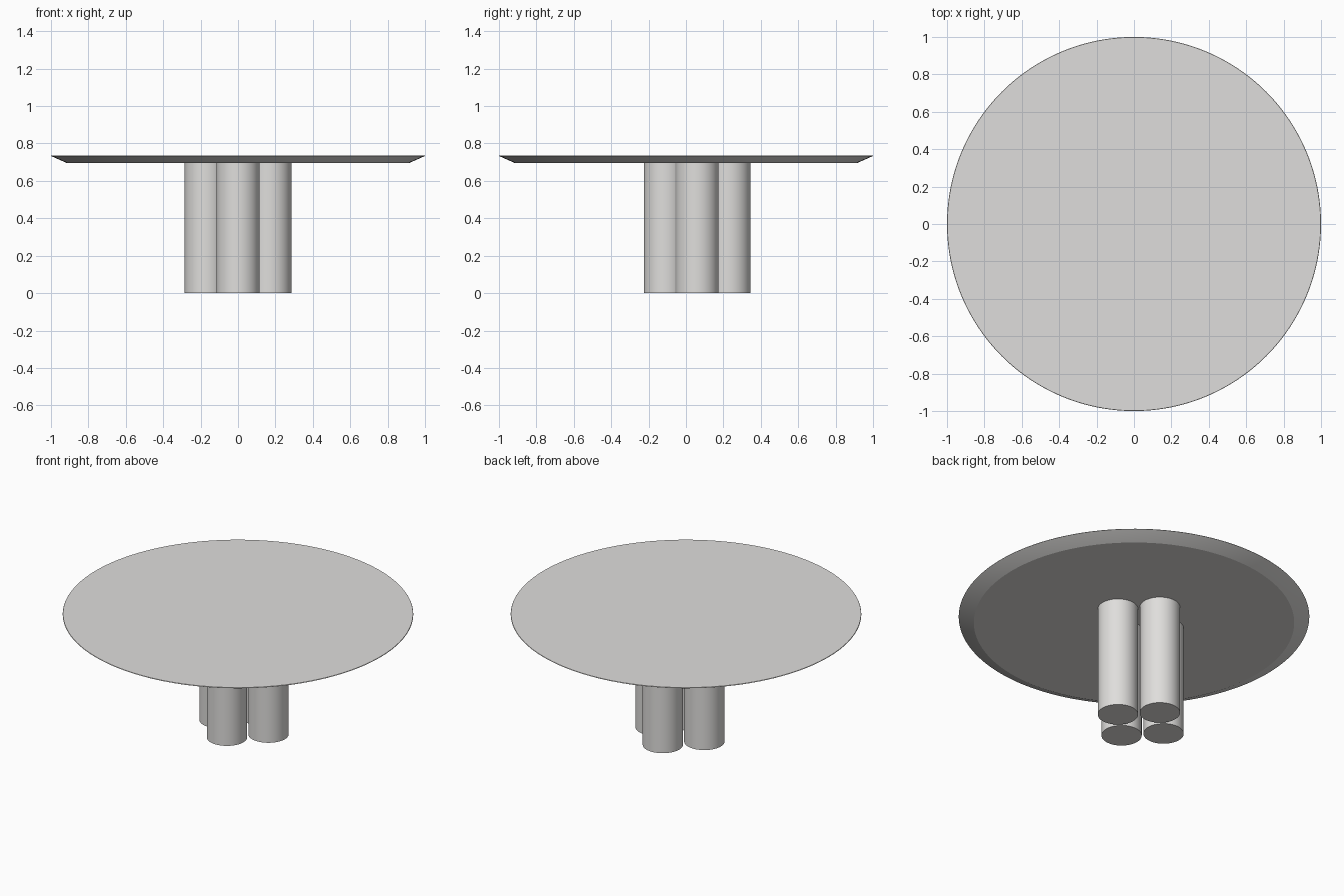
import bpy, bmesh, math

if "Cube" in bpy.data.objects:
    bpy.data.objects.remove(bpy.data.objects["Cube"])

mat = bpy.data.materials.new("warm light grey")
mat.diffuse_color = (0.74, 0.73, 0.715, 1)
mat.use_nodes = True
mat.node_tree.nodes["Principled BSDF"].inputs["Base Color"].default_value = mat.diffuse_color


def lathe(name, profile, x=0, y=0, segments=128):
    """Solid of revolution from (radius, z) rings, capped at both ends."""
    bm = bmesh.new()
    rings = [[bm.verts.new((x + r * math.cos(2 * math.pi * i / segments),
                            y + r * math.sin(2 * math.pi * i / segments), z))
              for i in range(segments)] for r, z in profile]
    for a, b in zip(rings, rings[1:]):
        for i in range(segments):
            j = (i + 1) % segments
            bm.faces.new((a[i], a[j], b[j], b[i]))
    bm.faces.new(rings[0][::-1])
    bm.faces.new(rings[-1])
    mesh = bpy.data.meshes.new(name)
    bm.to_mesh(mesh)
    bm.free()
    mesh.materials.append(mat)
    obj = bpy.data.objects.new(name, mesh)
    bpy.context.collection.objects.link(obj)
    bpy.ops.object.select_all(action='DESELECT')
    obj.select_set(True)
    bpy.context.view_layer.objects.active = obj
    bpy.ops.object.shade_smooth_by_angle(angle=math.radians(15))
    return obj


# Round top with a thin lip and an undercut bevel
lathe("table_top", [(0.914, 0.695), (0.995, 0.731), (1.0, 0.734), (0.998, 0.737)], segments=192)

# Four column legs in a diamond, set slightly towards the back
for name, dx, dy in (("front_leg", 0, -1), ("right_leg", 1, 0),
                     ("back_leg", 0, 1), ("left_leg", -1, 0)):
    lathe(name, [(0.115, 0), (0.115, 0.695)], dx * 0.17, 0.06 + dy * 0.17, 96)
